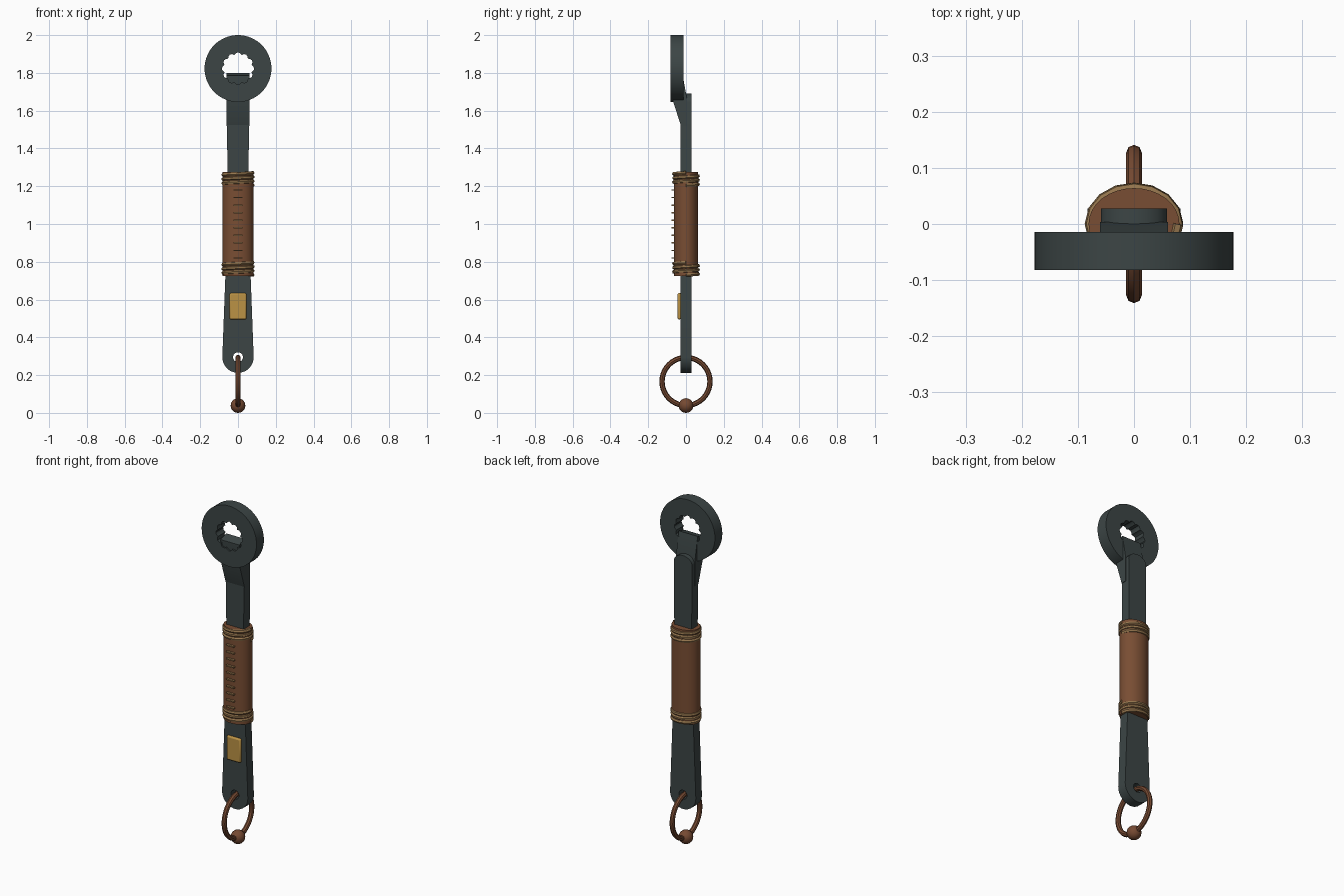
import bpy, bmesh, math
from math import sin, cos, pi, tau
from mathutils import Matrix

if "Cube" in bpy.data.objects:
    bpy.data.objects.remove(bpy.data.objects["Cube"], do_unlink=True)


def material(name, rgb):
    m = bpy.data.materials.new(name)
    m.use_nodes = True
    m.diffuse_color = (*rgb, 1)
    m.node_tree.nodes["Principled BSDF"].inputs["Base Color"].default_value = (*rgb, 1)
    return m


steel = material("dark_steel", (0.045, 0.06, 0.06))
leather = material("brown_leather", (0.19, 0.075, 0.033))
cord = material("tan_cord", (0.30, 0.18, 0.075))
brass = material("brass", (0.50, 0.29, 0.06))
copper = material("copper", (0.18, 0.068, 0.032))


def finish(ob, mat, bevel=0):
    """Turn into a mesh with its colour, optional bevel and smooth shading."""
    bpy.ops.object.select_all(action="DESELECT")
    ob.select_set(True)
    bpy.context.view_layer.objects.active = ob
    if bevel:
        mod = ob.modifiers.new("edges", "BEVEL")
        mod.width, mod.segments = bevel, 2
    if ob.type == "CURVE":
        bpy.ops.object.convert(target="MESH")
        ob = bpy.context.object
    ob.data.materials.clear()
    ob.data.materials.append(mat)
    bpy.ops.object.shade_smooth_by_angle(angle=math.radians(35))
    return ob


def add_spline(data, points, closed=True):
    s = data.splines.new("POLY")
    s.points.add(len(points) - 1)
    for p, co in zip(s.points, points):
        p.co = (*co, 1)
    s.use_cyclic_u = closed


def link(name, data):
    ob = bpy.data.objects.new(name, data)
    bpy.context.collection.objects.link(ob)
    return ob


def plate(name, outlines, y, half, mat):
    """Flat plate in the xz plane; outlines after the first are holes."""
    data = bpy.data.curves.new(name, "CURVE")
    data.dimensions, data.fill_mode, data.extrude = "2D", "BOTH", half
    for o in outlines:
        add_spline(data, [(x, z, 0) for x, z in o])
    ob = link(name, data)
    ob.matrix_world = Matrix.Translation((0, y, 0)) @ Matrix.Rotation(pi / 2, 4, "X")
    return finish(ob, mat)


def arc(rx, rz, cz, start, end, n):
    return [(rx * cos(a), cz + rz * sin(a))
            for a in (start + (end - start) * i / n for i in range(n + 1))]


def circle(r, cz, n):
    return arc(r, r, cz, 0, tau, n)[:-1]


def box(name, size, loc, mat, bevel=0):
    bpy.ops.mesh.primitive_cube_add(size=1, location=loc)
    ob = bpy.context.object
    ob.name = name
    ob.data.transform(Matrix.Diagonal((*size, 1)))
    return finish(ob, mat, bevel)


# Box-end head with a twelve-point opening
star = []
for i in range(48):
    a = tau * i / 48
    r = 0.074 + 0.012 * abs(cos(6 * a))
    star.append((r * cos(a), 1.823 + r * sin(a)))
plate("wrench_head", [circle(0.177, 1.823, 64), star], -0.048, 0.034, steel)

# Tapered shank with rounded ends and a hanging hole
right = [(0.067, 0.72), (0.056, 1.28)]
left = [(-x, z) for x, z in reversed(right)]
outline = (arc(0.083, 0.083, 0.295, pi, tau, 24) + right
           + arc(0.059, 0.045, 1.645, 0, pi, 16) + left)
plate("shank", [outline, circle(0.026, 0.295, 24)], 0, 0.028, steel)

# Slanted neck joining the shank to the head
side = [(-0.027, 1.52), (-0.070, 1.655), (-0.074, 1.785),
        (-0.020, 1.80), (0.004, 1.67), (0.004, 1.52)]
bm = bmesh.new()
face = bm.faces.new([bm.verts.new((-0.061, y, z)) for y, z in side])
new = bmesh.ops.extrude_face_region(bm, geom=[face])["geom"]
bmesh.ops.translate(bm, vec=(0.122, 0, 0),
                    verts=[v for v in new if isinstance(v, bmesh.types.BMVert)])
bmesh.ops.recalc_face_normals(bm, faces=bm.faces)
mesh = bpy.data.meshes.new("neck")
bm.to_mesh(mesh)
bm.free()
finish(link("neck", mesh), steel)

# Leather grip
bpy.ops.mesh.primitive_cylinder_add(vertices=32, radius=1, depth=0.55, location=(0, 0, 1))
grip = bpy.context.object
grip.name = "leather_grip"
grip.data.transform(Matrix.Diagonal((0.081, 0.064, 1, 1)))
finish(grip, leather)

# Cord wound three turns around each end of the grip
for name, base in (("lower_cord", 0.73), ("upper_cord", 1.205)):
    data = bpy.data.curves.new(name, "CURVE")
    data.dimensions, data.bevel_depth, data.bevel_resolution = "3D", 0.010, 1
    data.use_fill_caps = True
    turns, steps = 3, 16
    add_spline(data, [(0.078 * cos(tau * i / steps), 0.064 * sin(tau * i / steps),
                       base + 0.022 * i / steps) for i in range(turns * steps + 1)], False)
    finish(link(name, data), cord)

# Row of stitches down the front of the grip
for i in range(10):
    box(f"stitch_{i + 1}", (0.05, 0.014, 0.007), (0, -0.069, 0.82 + 0.04 * i), cord)

# Brass badge plate
box("badge", (0.09, 0.02, 0.14), (0, -0.035, 0.565), brass, 0.008)

# Hanging ring and its bead
bpy.ops.mesh.primitive_torus_add(major_radius=0.127, minor_radius=0.014, major_segments=40,
                                 minor_segments=8, location=(0, 0, 0.166),
                                 rotation=(0, pi / 2, 0))
bpy.context.object.name = "hanging_ring"
finish(bpy.context.object, copper)
bpy.ops.mesh.primitive_uv_sphere_add(segments=16, ring_count=10, radius=0.039,
                                     location=(0, 0, 0.039))
bpy.context.object.name = "ring_bead"
finish(bpy.context.object, copper)
